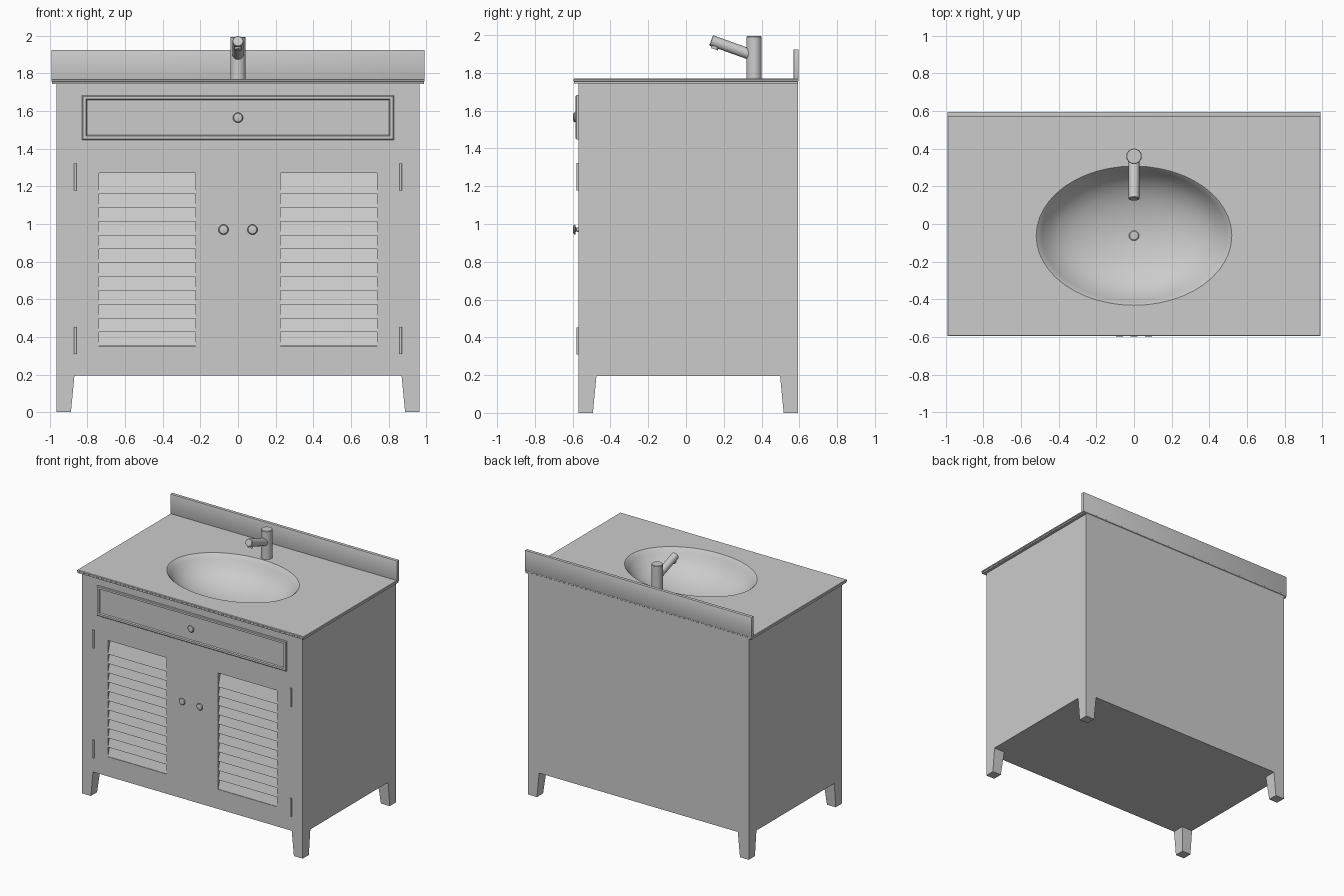
import bpy, bmesh, math
from mathutils import Vector

if "Cube" in bpy.data.objects:
    bpy.data.objects.remove(bpy.data.objects["Cube"])


def finish(name, bm, angle=35):
    bmesh.ops.remove_doubles(bm, verts=bm.verts, dist=1e-5)
    bmesh.ops.recalc_face_normals(bm, faces=bm.faces)
    me = bpy.data.meshes.new(name)
    bm.to_mesh(me)
    bm.free()
    ob = bpy.data.objects.new(name, me)
    bpy.context.collection.objects.link(ob)
    bpy.ops.object.select_all(action='DESELECT')
    ob.select_set(True)
    bpy.context.view_layer.objects.active = ob
    bpy.ops.object.shade_smooth_by_angle(angle=math.radians(angle))
    return ob


def bridge(bm, a, b):
    n = len(a)
    for i in range(n):
        bm.faces.new((a[i], a[(i + 1) % n], b[(i + 1) % n], b[i]))


def rect(bm, x0, x1, y0, y1, z):
    return [bm.verts.new(p) for p in ((x0, y0, z), (x1, y0, z), (x1, y1, z), (x0, y1, z))]


def frustum(bm, lo, hi):
    """lo / hi = (x0, x1, y0, y1, z)"""
    a, b = rect(bm, *lo), rect(bm, *hi)
    bridge(bm, a, b)
    bm.faces.new(a)
    bm.faces.new(b)


def box(name, x0, x1, y0, y1, z0, z1, bevel=0.0):
    bm = bmesh.new()
    frustum(bm, (x0, x1, y0, y1, z0), (x0, x1, y0, y1, z1))
    if bevel:
        bmesh.ops.bevel(bm, geom=bm.edges[:], offset=bevel, segments=2, profile=0.5, affect='EDGES')
    return finish(name, bm)


def lathe(name, base, axis, profile, n=24):
    """Revolve (radius, distance) points around an axis starting at base."""
    bm = bmesh.new()
    q = Vector(axis).to_track_quat('Z', 'Y')
    rings = []
    for r, h in profile:
        rings.append([bm.verts.new(Vector(base) + q @ Vector((r * math.cos(t), r * math.sin(t), h)))
                      for t in (2 * math.pi * i / n for i in range(n))])
    for a, b in zip(rings, rings[1:]):
        bridge(bm, a, b)
    bm.faces.new(rings[0])
    bm.faces.new(rings[-1])
    return finish(name, bm)


# cabinet body: open top under the counter, two louvre recesses in the front
X, YF, YB, Z0, Z1 = 0.965, -0.57, 0.594, 0.195, 1.747
bm = bmesh.new()
xs, zs = (-X, -0.74, -0.225, 0.225, 0.74, X), (Z0, 0.35, 1.27, Z1)
grid = [[bm.verts.new((x, YF, z)) for x in xs] for z in zs]
holes = []
for j in range(3):
    for i in range(5):
        f = bm.faces.new((grid[j][i], grid[j][i + 1], grid[j + 1][i + 1], grid[j + 1][i]))
        if j == 1 and i in (1, 3):
            holes.append(f)
back = [bm.verts.new(p) for p in ((-X, YB, Z0), (X, YB, Z0), (X, YB, Z1), (-X, YB, Z1))]
bm.faces.new(back)
bm.faces.new([r[0] for r in grid] + [back[3], back[0]])
bm.faces.new([r[-1] for r in grid] + [back[2], back[1]])
bm.faces.new(grid[0] + [back[1], back[0]])
for f in holes:
    ring = list(f.verts)
    inner = [bm.verts.new(v.co + Vector((0, 0.06, 0))) for v in ring]
    bm.faces.remove(f)
    bridge(bm, ring, inner)
    bm.faces.new(inner)
finish("cabinet_body", bm)

# countertop with moulded edge and sunken oval bowl
CX, CY = 0.992, 0.596
bm = bmesh.new()
loops = [rect(bm, -CX + d, CX - d, -CY + d, CY - d, z) for d, z in
         ((0.004, 1.77), (0, 1.766), (0, 1.758), (0.004, 1.755), (0.004, 1.745), (0.06, 1.745))]
for a, b in zip(loops, loops[1:]):
    bridge(bm, a, b)
N = 48
bowl = []
for s, d in ((1, 0), (0.98, 0.008), (0.94, 0.035), (0.87, 0.08), (0.77, 0.122), (0.63, 0.16),
             (0.45, 0.188), (0.25, 0.207), (0.05, 0.215)):
    bowl.append([bm.verts.new((0.52 * s * math.cos(t), -0.062 + 0.37 * s * math.sin(t), 1.77 - d))
                 for t in (2 * math.pi * i / N for i in range(N))])
for a, b in zip(bowl, bowl[1:]):
    bridge(bm, a, b)
bm.faces.new(bowl[-1])
rim = [bm.edges.get((l[i], l[(i + 1) % len(l)])) for l in (loops[0], bowl[0]) for i in range(len(l))]
bmesh.ops.triangle_fill(bm, edges=rim, use_beauty=True, normal=(0, 0, 1))
finish("countertop_basin", bm)
lathe("drain", (0, -0.062, 1.55), (0, 0, 1), ((0.027, 0), (0.027, 0.010), (0.022, 0.014), (0.005, 0.015)))
box("backsplash", -CX, CX, 0.57, CY, 1.765, 1.925, 0.003)

# drawer front: raised frame around a sunken panel
bm = bmesh.new()
steps = []
for d, y in ((0, -0.569), (0, -0.579), (0.005, -0.584), (0.02, -0.584), (0.025, -0.575)):
    x, a, b = 0.828 - d, 1.447 + d, 1.683 - d
    steps.append([bm.verts.new(p) for p in ((-x, y, a), (x, y, a), (x, y, b), (-x, y, b))])
for a, b in zip(steps, steps[1:]):
    bridge(bm, a, b)
bm.faces.new(steps[0])
bm.faces.new(steps[-1])
finish("drawer_front", bm)

# knobs
KNOB = ((0.012, 0), (0.009, 0.010), (0.014, 0.014), (0.025, 0.016), (0.027, 0.020), (0.022, 0.026), (0.008, 0.029))
lathe("drawer_knob", (0, -0.57, 1.565), (0, -1, 0), KNOB)

for side, s in (("left", -1), ("right", 1)):
    lathe(side + "_door_knob", (s * 0.077, -0.57, 0.97), (0, -1, 0), KNOB)

    # tilted louvre slats
    bm = bmesh.new()
    for i in range(12):
        z = 1.16 - 0.0735 * i
        prof = ((-0.568, z), (-0.556, z), (-0.524, z + 0.11), (-0.536, z + 0.11))
        a, b = [[bm.verts.new((s * x, y, h)) for y, h in prof] for x in (0.225, 0.74)]
        bridge(bm, a, b)
        bm.faces.new(a)
        bm.faces.new(b)
    finish(side + "_louvre_slats", bm)

    # hinges
    for pos, z in (("lower", 0.38), ("upper", 1.25)):
        lathe(f"{side}_{pos}_hinge", (s * 0.864, -0.573, z - 0.072), (0, 0, 1),
              ((0.007, 0), (0.007, 0.144)), 12)

    # tapered legs with upright outer faces
    for pos, y, t in (("front", YF, 1), ("back", YB, -1)):
        bm = bmesh.new()
        foot, top = [(*sorted((s * X, s * (X - w))), *sorted((y, y + t * w)), z)
                     for w, z in ((0.077, 0), (0.096, 0.197))]
        frustum(bm, foot, top)
        finish(f"{side}_{pos}_leg", bm)

# faucet
lathe("faucet_body", (0, 0.36, 1.765), (0, 0, 1), ((0.041, 0), (0.041, 0.225), (0.038, 0.229)), 32)
start, tip = Vector((0, 0.345, 1.896)), Vector((0, 0.133, 1.972))
way = (tip - start).normalized()
length = (tip - start).length
lathe("faucet_spout", start, way, ((0.029, 0), (0.029, length - 0.003), (0.026, length)))
down = Vector((0, way.z, -way.y)) * (1 if way.y > 0 else -1)
down = down if down.z < 0 else -down
lathe("faucet_aerator", tip - way * 0.032, down, ((0.019, 0), (0.019, 0.038)))
